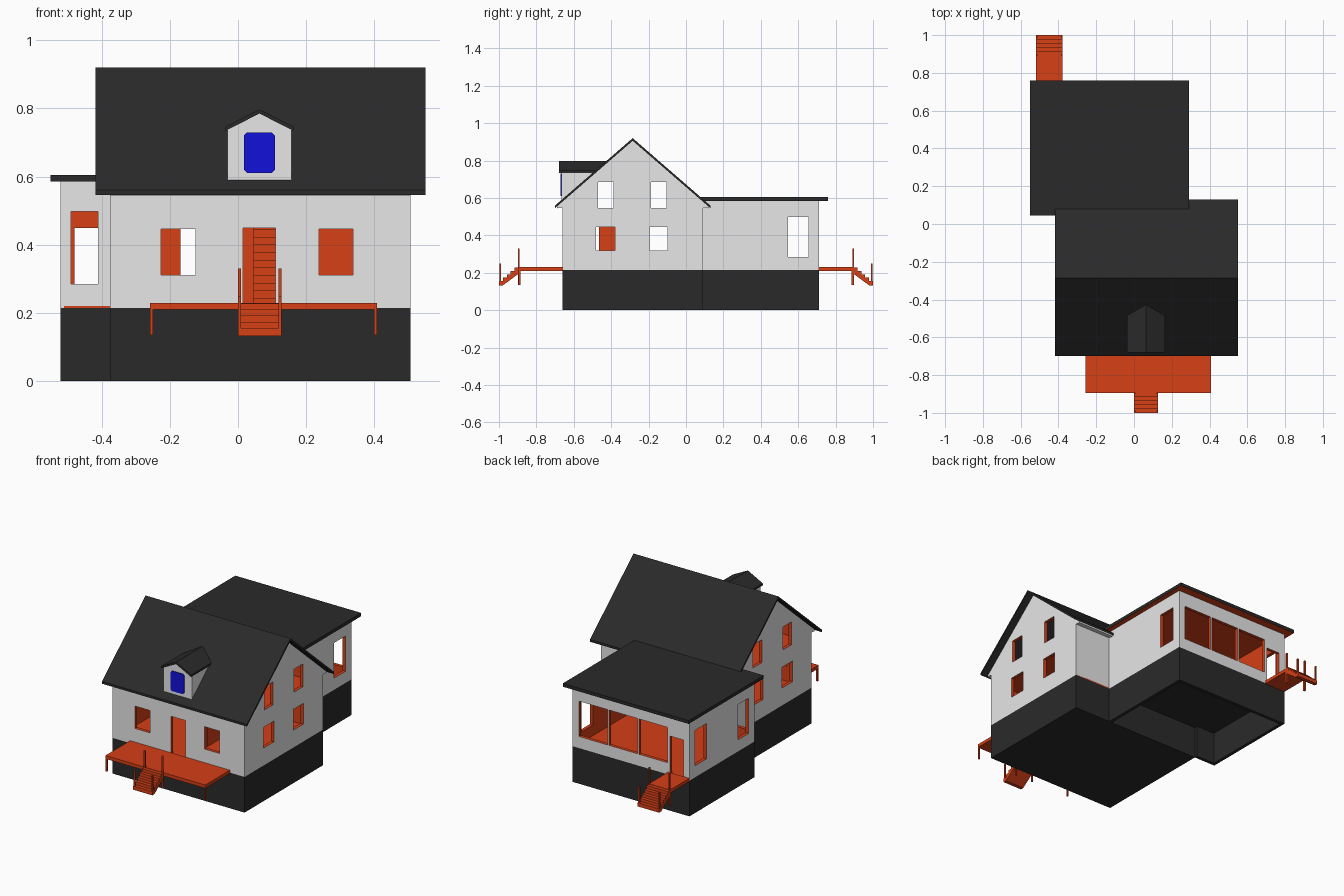
import bpy, bmesh
from mathutils import Vector

cube = bpy.data.objects.get("Cube")
if cube:
    bpy.data.objects.remove(cube, do_unlink=True)


def material(name, rgb):
    m = bpy.data.materials.new(name)
    m.use_nodes = True
    m.diffuse_color = (*rgb, 1)
    m.node_tree.nodes["Principled BSDF"].inputs["Base Color"].default_value = (*rgb, 1)
    return m


DARK = material("charcoal", (0.023, 0.023, 0.023))
GREY = material("light grey", (0.8, 0.8, 0.8))
RUST = material("rust orange", (0.67, 0.05, 0.008))
BLUE = material("deep blue", (0.006, 0.006, 0.7))


def finish(name, bm, mats):
    bmesh.ops.recalc_face_normals(bm, faces=bm.faces[:])
    me = bpy.data.meshes.new(name)
    bm.to_mesh(me)
    bm.free()
    for m in mats:
        me.materials.append(m)
    ob = bpy.data.objects.new(name, me)
    bpy.context.scene.collection.objects.link(ob)
    return ob


def rect(u0, u1, v0, v1):
    return [(u0, v0), (u1, v0), (u1, v1), (u0, v1)]


PLACE = {"x": lambda u, v, w: (w, u, v),
         "y": lambda u, v, w: (u, w, v),
         "z": lambda u, v, w: (u, v, w)}


def plate(name, axis, lo, hi, outline, mats, holes=()):
    """Flat outline with holes, thickened from lo to hi along an axis."""
    bm = bmesh.new()
    edges = []
    for loop in [outline, *holes]:
        vs = [bm.verts.new(PLACE[axis](u, v, lo)) for u, v in loop]
        edges += [bm.edges.new((a, b)) for a, b in zip(vs, vs[1:] + vs[:1])]
    bmesh.ops.triangle_fill(bm, edges=edges, use_beauty=True)
    ext = bmesh.ops.extrude_face_region(bm, geom=bm.faces[:])
    shift = Vector(PLACE[axis](0, 0, hi - lo))
    for g in ext["geom"]:
        if isinstance(g, bmesh.types.BMVert):
            g.co += shift
    return finish(name, bm, mats)


def box(name, x0, x1, y0, y1, z0, z1, mat):
    return plate(name, "z", z0, z1, rect(x0, x1, y0, y1), [mat])


def hull(name, pts, mat):
    bm = bmesh.new()
    for p in pts:
        bm.verts.new(p)
    bmesh.ops.convex_hull(bm, input=bm.verts[:])
    return finish(name, bm, [mat])


def wall(name, axis, outer, inward, outline, holes=()):
    """Wall with grey outside; inside and window reveals are rust."""
    inner = outer + inward * 0.02
    ob = plate(name, axis, min(outer, inner), max(outer, inner), outline, [GREY, RUST], holes)
    w = "xy".index(axis)
    u = 1 - w
    us = [p[0] for p in outline]
    for f in ob.data.polygons:
        on_outer = abs(f.center[w] - outer) < 1e-4
        on_inner = abs(f.center[w] - inner) < 1e-4
        on_end = min(abs(f.center[u] - min(us)), abs(f.center[u] - max(us))) < 1e-4
        f.material_index = 0 if on_outer or (on_end and not on_inner) else 1
    return ob


# Main dimensions
L, R, F, B = -0.376, 0.506, -0.66, 0.09
EL, ER, EB = -0.52, 0.26, 0.71
BASE, RIDGE_Y, RIDGE_Z = 0.215, -0.285, 0.92
EAVE, EAVE_Z, THICK = 0.415, 0.56, 0.014
SLOPE = (RIDGE_Z - EAVE_Z) / EAVE


def roof_z(y):
    return RIDGE_Z - SLOPE * abs(y - RIDGE_Y)


def roof_y(z):
    return RIDGE_Y - (RIDGE_Z - z) / SLOPE


# Foundations and floors
box("main_foundation", L, R, F, B, 0, BASE, DARK)
box("extension_foundation_left", ER - 0.02, ER, B, EB, 0, BASE, DARK)
box("extension_foundation_right", EL, EL + 0.02, B, EB, 0, BASE, DARK)
box("extension_foundation_back", EL, ER, EB - 0.02, EB, 0, BASE, DARK)
box("extension_foundation_front", EL, L, B, B + 0.02, 0, BASE, DARK)
box("extension_subfloor", EL + 0.01, ER - 0.01, B, EB - 0.01, 0.195, BASE, DARK)
box("main_floor", L + 0.01, R - 0.01, F + 0.01, B, BASE, 0.221, RUST)
box("extension_floor", EL + 0.01, ER - 0.01, B, EB - 0.01, BASE, 0.221, RUST)
box("upper_floor", L + 0.01, R - 0.01, F + 0.01, B - 0.01, 0.485, 0.5, RUST)

# Main house walls
under = roof_z(B) - THICK
gable = rect(F, B, BASE, under) + []
gable.insert(3, (RIDGE_Y, RIDGE_Z - THICK))
gable_windows = [rect(-0.47, -0.387, 0.547, 0.685), rect(-0.187, -0.103, 0.547, 0.685),
                 rect(-0.48, -0.38, 0.32, 0.445), rect(-0.195, -0.1, 0.32, 0.445)]
wall("left_gable_wall", "x", R, -1, gable, gable_windows)
wall("right_gable_wall", "x", L, 1, gable, gable_windows)
wall("front_wall", "y", F, 1, rect(L, R, BASE, under),
     [rect(-0.226, -0.124, 0.312, 0.447), rect(0.015, 0.11, 0.222, 0.45),
      rect(0.237, 0.337, 0.312, 0.447)])
wall("back_wall", "y", B, -1, rect(ER, R, BASE, under))
plate("dividing_wall", "y", B - 0.02, B, rect(L, ER, BASE, under), [RUST],
      [rect(-0.168, -0.06, 0.225, 0.46)])

# Extension walls
TOP = 0.59
tall = (0.285, 0.498)
wall("extension_left_wall", "x", ER, -1, rect(B, EB, BASE, TOP), [rect(0.545, 0.655, *tall)])
wall("extension_right_wall", "x", EL, 1, rect(B, EB, BASE, TOP),
     [rect(0.545, 0.655, *tall), rect(0.145, 0.245, *tall)])
wall("extension_front_wall", "y", B, 1, rect(EL, L, BASE, TOP), [rect(-0.49, -0.41, *tall)])
wall("extension_back_wall", "y", EB, -1, rect(EL, ER, BASE, TOP),
     [rect(x, x + 0.19, *tall) for x in (-0.372, -0.172, 0.028)]
     + [rect(-0.48, -0.39, 0.222, 0.45)])

# Roofs
chevron = [(RIDGE_Y - EAVE, EAVE_Z), (RIDGE_Y, RIDGE_Z), (RIDGE_Y + EAVE, EAVE_Z)]
plate("main_roof", "x", -0.418, 0.55,
      chevron + [(y, z - THICK) for y, z in reversed(chevron)], [DARK])
for name, side in (("front_soffit", -1), ("back_soffit", 1)):
    pts = [(RIDGE_Y + side * d, z) for d, z in
           ((0.375, 0.548), (0.405, 0.545), (0.405, 0.555), (0.375, under))]
    plate(name, "x", L, R, pts, [GREY])
flat_roof = box("extension_roof", -0.55, 0.29, 0.045, 0.76, 0.585, 0.605, DARK)
flat_roof.data.materials.append(RUST)
for f in flat_roof.data.polygons:
    f.material_index = 1 if f.normal.z < -0.5 else 0

# Dormer
DX, HALF, DF = 0.063, 0.094, -0.665
front = [(-HALF, 0.585), (HALF, 0.585), (HALF, 0.738), (0, 0.786), (-HALF, 0.738)]
back_y = roof_y(0.738)
hull("dormer_walls", [(DX + x, DF, z) for x, z in front]
     + [(DX + x, back_y, max(z, 0.733)) for x, z in front], GREY)
for name, side in (("dormer_roof_left", 1), ("dormer_roof_right", -1)):
    section = [(0, 0.797), (0, 0.785), (0.1, 0.746), (0.1, 0.734)]
    hull(name, [(DX + side * x, y, z) for x, z in section
                for y in (-0.68, roof_y(z) + 0.005)], DARK)
w, h, c = 0.045, 0.06, 0.009
pane = [(w, h - c), (w - c, h), (c - w, h), (-w, h - c),
        (-w, c - h), (c - w, -h), (w - c, -h), (w, c - h)]
plate("dormer_window", "y", DF - 0.006, DF, [(DX + x, 0.67 + z) for x, z in pane], [BLUE])


def stairs(name, x0, x1, y_low, y_high, z_low, z_high, n):
    run, rise = (y_high - y_low) / n, (z_high - z_low) / n
    pts = [(y_low, z_low - 0.005)]
    for i in range(n):
        pts += [(y_low + i * run, z_low + (i + 1) * rise),
                (y_low + (i + 1) * run, z_low + (i + 1) * rise)]
    pts += [(y_high, z_high - rise - 0.015), (y_low + run, z_low - 0.005)]
    plate(name, "x", x0, x1, pts, [RUST])


def porch(name, x0, x1, s0, s1, wall_y, side):
    """Raised deck with steps and railing posts on one side of the house."""
    edge, end = side * 0.895, side * 1.0
    box(name + "_deck", x0, x1, *sorted((wall_y, edge)), 0.21, 0.23, RUST)
    stairs(name + "_steps", s0, s1, end, edge, 0.138, 0.228, 5)
    for px in (s0, s1 - 0.009):
        for y, top in ((edge, 0.33), (side * 0.992, 0.25)):
            box(name + "_rail_post", px, px + 0.009, y - 0.004, y + 0.004, 0.135, top, RUST)
    for px in (x0, x1 - 0.009):
        box(name + "_support", px, px + 0.009, *sorted((edge, edge - side * 0.009)),
            0.135, 0.215, RUST)


porch("front_porch", -0.258, 0.408, 0.0, 0.128, F, -1)
porch("back_porch", -0.52, -0.378, -0.52, -0.378, EB, 1)

# Inside stair and its partition
stairs("inner_stairs", 0.045, 0.115, -0.5, -0.2, 0.221, 0.49, 12)
box("stair_partition", 0.115, 0.122, -0.465, -0.2, 0.22, 0.486, RUST)
